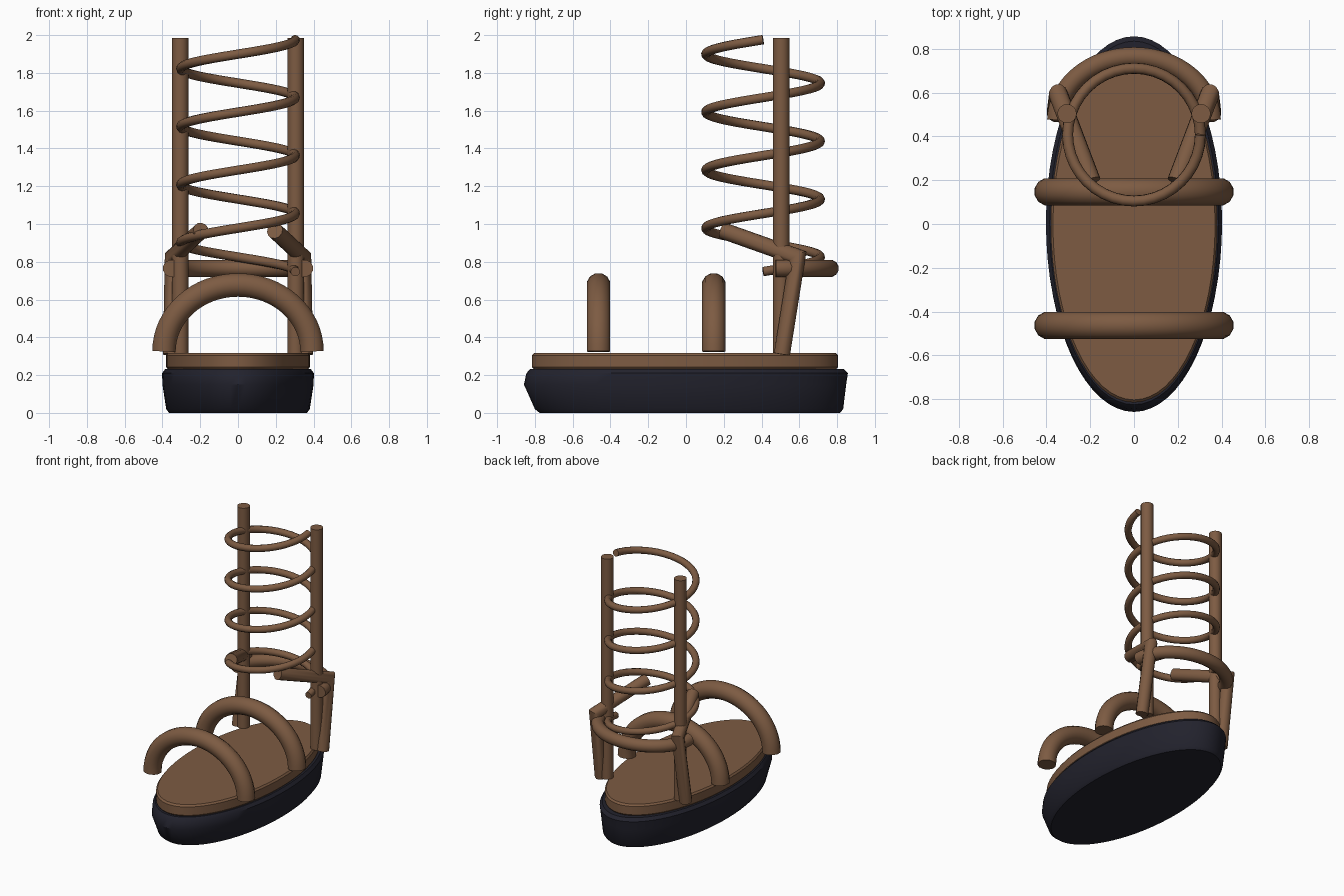
import bpy, bmesh, math
from mathutils import Vector

if "Cube" in bpy.data.objects:
    bpy.data.objects.remove(bpy.data.objects["Cube"])

TAU = 2 * math.pi


def material(name, rgb):
    m = bpy.data.materials.new(name)
    m.diffuse_color = (*rgb, 1)
    m.use_nodes = True
    m.node_tree.nodes["Principled BSDF"].inputs["Base Color"].default_value = m.diffuse_color
    return m


leather = material("brown leather", (0.205, 0.105, 0.055))
rubber = material("dark rubber", (0.016, 0.016, 0.026))


def smooth(obj, angle):
    bpy.ops.object.select_all(action='DESELECT')
    bpy.context.view_layer.objects.active = obj
    obj.select_set(True)
    bpy.ops.object.shade_smooth_by_angle(angle=math.radians(angle))


def mesh_object(name, bm, mat, angle=35):
    bmesh.ops.recalc_face_normals(bm, faces=bm.faces)
    mesh = bpy.data.meshes.new(name)
    bm.to_mesh(mesh)
    bm.free()
    obj = bpy.data.objects.new(name, mesh)
    bpy.context.collection.objects.link(obj)
    mesh.materials.append(mat)
    smooth(obj, angle)
    return obj


def oval_stack(name, levels, mat, n=64):
    """Loft of ovals; each level is (z, half width, front y, back y)."""
    bm = bmesh.new()
    rings = []
    for z, hx, front, back in levels:
        mid, hy = (front + back) / 2, (back - front) / 2
        rings.append([bm.verts.new((hx * math.cos(TAU * i / n),
                                    mid + hy * math.sin(TAU * i / n), z))
                      for i in range(n)])
    for a, b in zip(rings, rings[1:]):
        for i in range(n):
            j = (i + 1) % n
            bm.faces.new((a[i], a[j], b[j], b[i]))
    bm.faces.new(rings[0][::-1])
    bm.faces.new(rings[-1])
    return mesh_object(name, bm, mat)


def tube(name, points, radius, mat, sides=12):
    """Capped round tube swept along points, mitred at each bend."""
    pts = [Vector(p) for p in points]
    segs = [(b - a).normalized() for a, b in zip(pts, pts[1:])]
    d = segs[0]
    side = d.orthogonal().normalized()
    ring = [pts[0] + radius * (side * math.cos(TAU * i / sides)
                               + d.cross(side) * math.sin(TAU * i / sides))
            for i in range(sides)]
    bm = bmesh.new()
    rings = [[bm.verts.new(v) for v in ring]]
    for k, d in enumerate(segs):
        # slide every corner along the segment onto the mitre plane
        nxt = segs[min(k + 1, len(segs) - 1)]
        normal = (d + nxt).normalized()
        ring = [v + d * ((pts[k + 1] - v).dot(normal) / d.dot(normal))
                for v in ring]
        rings.append([bm.verts.new(v) for v in ring])
    for a, b in zip(rings, rings[1:]):
        for i in range(sides):
            j = (i + 1) % sides
            bm.faces.new((a[i], a[j], b[j], b[i]))
    bm.faces.new(rings[0][::-1])
    bm.faces.new(rings[-1])
    return mesh_object(name, bm, mat, 40)


# Outsole with a raked toe, and the footbed on top of it
oval_stack("outsole", [(0.0, 0.365, -0.775, 0.815), (0.02, 0.38, -0.80, 0.832),
                       (0.15, 0.40, -0.858, 0.848), (0.21, 0.402, -0.845, 0.857),
                       (0.232, 0.385, -0.825, 0.835)], rubber)
oval_stack("footbed", [(0.23, 0.37, -0.805, 0.795), (0.242, 0.38, -0.815, 0.805),
                       (0.305, 0.38, -0.815, 0.805), (0.318, 0.37, -0.803, 0.793)],
           leather)

# Arched straps over the foot
for name, y in (("toe_strap", -0.463), ("instep_strap", 0.147)):
    tube(name, [(0.392 * math.cos(math.pi * i / 32), y,
                 0.325 + 0.352 * math.sin(math.pi * i / 32)) for i in range(33)],
         0.064, leather)

# Heel band curving round the back
tube("heel_band", [(0.352 * math.cos(math.pi * i / 32),
                    0.475 + 0.288 * math.sin(math.pi * i / 32), 0.765)
                   for i in range(33)], 0.046, leather)

# Uprights and bent ankle struts on both sides
for label, s in (("left", -1), ("right", 1)):
    tube(label + "_upright", [(s * 0.306, 0.504, 0.316), (s * 0.306, 0.504, 1.985)],
         0.044, leather, 16)
    tube(label + "_ankle_strut", [(s * 0.355, 0.508, 0.31), (s * 0.345, 0.59, 0.825),
                                  (s * 0.195, 0.195, 0.965)], 0.044, leather)

# Lace spiralling up the leg, four turns
turns, per_turn = 4, 40
tube("spiral_lace", [(0.303 * math.cos(TAU * i / per_turn),
                      0.408 + 0.303 * math.sin(TAU * i / per_turn),
                      0.748 + 1.228 * i / (turns * per_turn))
                     for i in range(turns * per_turn + 1)], 0.025, leather, 10)
